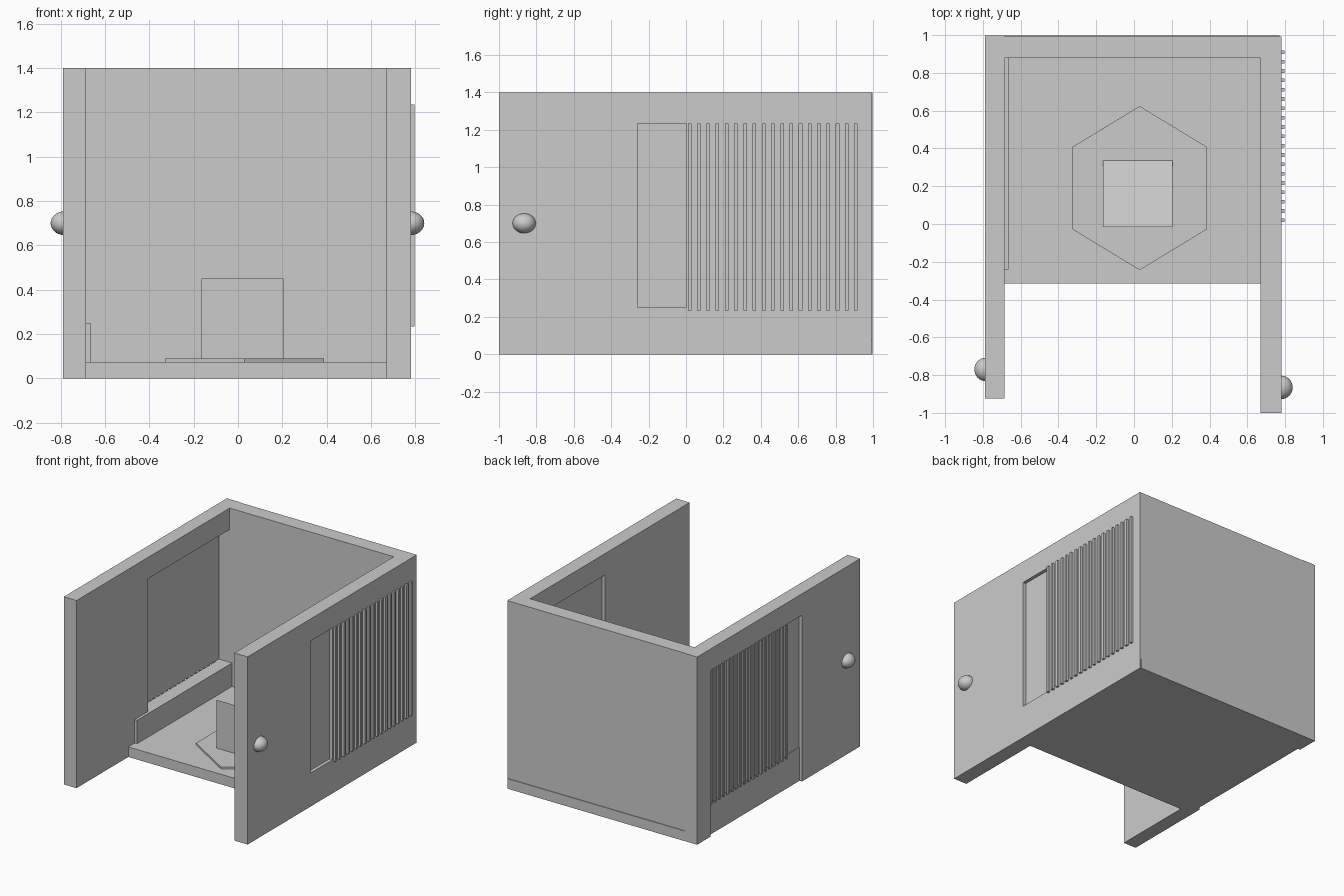
import bpy, bmesh

if "Cube" in bpy.data.objects:
    bpy.data.objects.remove(bpy.data.objects["Cube"])


def box(name, x, y, z):
    """Box from (min, max) pairs on each axis."""
    bm = bmesh.new()
    bmesh.ops.create_cube(bm, size=1)
    for v in bm.verts:
        v.co = [r[0] if c < 0 else r[1] for c, r in zip(v.co, (x, y, z))]
    return finish(name, bm)


def finish(name, bm):
    me = bpy.data.meshes.new(name)
    bm.to_mesh(me)
    bm.free()
    ob = bpy.data.objects.new(name, me)
    bpy.context.collection.objects.link(ob)
    return ob


def cut(target, *ranges):
    """Subtract a box from the target."""
    c = box("cutter", *ranges)
    c.hide_render = True
    c.hide_set(True)
    m = target.modifiers.new("cut", "BOOLEAN")
    m.operation, m.object, m.solver = "DIFFERENCE", c, "EXACT"
    bpy.context.view_layer.objects.active = target
    bpy.ops.object.modifier_apply(modifier="cut")
    bpy.data.objects.remove(c)


# Back wall and floor
box("back_wall", (-0.685, 0.67), (0.88, 0.993), (0.07, 1.4))
box("floor", (-0.685, 0.77), (-0.315, 0.998), (0, 0.075))

# Left wall: opening backed by a shutter, shallow outer recess
left = box("left_wall", (-0.79, -0.685), (-0.925, 0.997), (0, 1.4))
cut(left, (-0.775, -0.6), (-0.08, 0.88), (0.25, 1.24))
cut(left, (-0.9, -0.765), (-0.24, -0.08), (0.25, 1.24))
cut(left, (-0.9, -0.6), (-0.24, 0.84), (-0.1, 0.25))
cut(left, (-0.9, -0.781), (-0.081, 0.84), (0.24, 1.24))
box("left_sill", (-0.77, -0.665), (-0.24, 0.88), (0, 0.25))

# Right wall: shallow outer recess and inner recess behind the shutter
right = box("right_wall", (0.67, 0.78), (-1, 0.993), (0, 1.4))
cut(right, (0.755, 0.9), (-0.26, 0.0), (0.25, 1.235))
cut(right, (0.6, 0.695), (0.0, 0.88), (0.25, 1.24))

# Shutter slats on both walls
for i in range(19):
    y = 0.01 + i * 0.0494
    box("right_slat", (0.779, 0.797), (y, y + 0.019), (0.235, 1.235))
    y = -0.075 + i * 0.0494
    box("left_slat", (-0.79, -0.78), (y, y + 0.019), (0.235, 1.235))

# Hexagonal mat
bpy.ops.mesh.primitive_cylinder_add(vertices=6, radius=1, depth=1, location=(0.03, 0.19, 0.08))
mat = bpy.context.object
mat.name = "hexagon_mat"
mat.scale = (0.413, 0.434, 0.02)

# Wedge: upright front, slope falling to the back
bm = bmesh.new()
prof = [(-0.015, 0.085), (0.34, 0.085), (-0.015, 0.45)]
f = bm.faces.new([bm.verts.new((-0.165, y, z)) for y, z in prof])
ext = bmesh.ops.extrude_face_region(bm, geom=[f])["geom"]
bmesh.ops.translate(bm, vec=(0.37, 0, 0), verts=[g for g in ext if isinstance(g, bmesh.types.BMVert)])
bmesh.ops.recalc_face_normals(bm, faces=bm.faces)
finish("wedge", bm)

# Round knobs
for name, x, y in (("left_knob", -0.785, -0.77), ("right_knob", 0.78, -0.865)):
    bpy.ops.mesh.primitive_uv_sphere_add(segments=32, ring_count=16, radius=1, location=(x, y, 0.7))
    ob = bpy.context.object
    ob.name = name
    ob.scale = (0.06, 0.062, 0.053)
    bpy.ops.object.shade_smooth()
